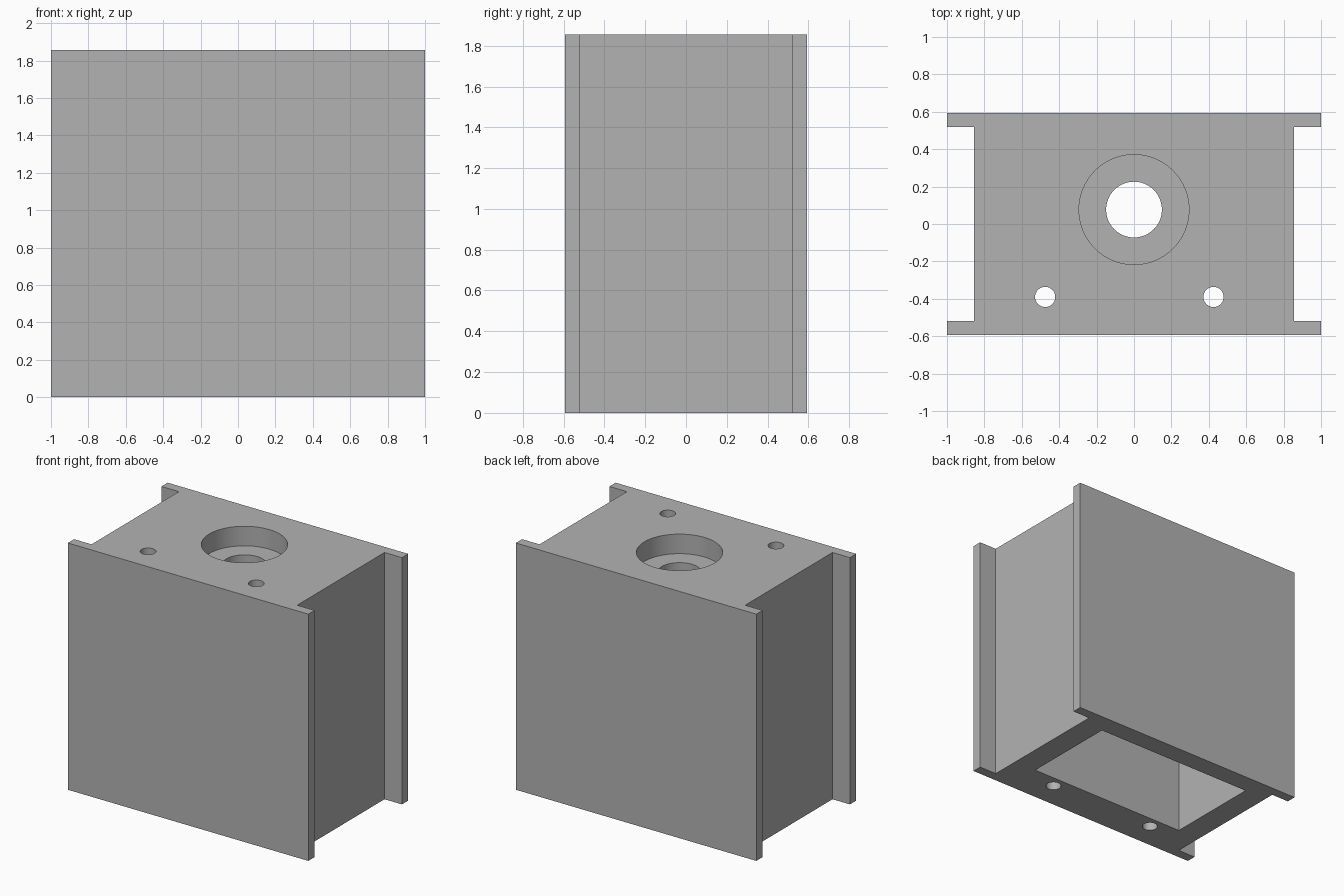
import bpy, bmesh, math

cube = bpy.data.objects.get("Cube")
if cube:
    bpy.data.objects.remove(cube, do_unlink=True)

HEIGHT = 1.855
HALF_W, HALF_D = 1.0, 0.593      # flange extents
BODY_W, WEB_D = 0.855, 0.519     # body half width, inner flange faces
BORE_Y = 0.077

grey = bpy.data.materials.new("plain grey")
grey.use_nodes = True
colour = (0.45, 0.45, 0.45, 1)
grey.diffuse_color = colour
grey.node_tree.nodes["Principled BSDF"].inputs["Base Color"].default_value = colour


def prism(name, outline, z0, z1):
    """Extrude a counter-clockwise outline from z0 up to z1."""
    bm = bmesh.new()
    base = bm.faces.new([bm.verts.new((x, y, z0)) for x, y in outline])
    top = bmesh.ops.extrude_face_region(bm, geom=[base])["geom"]
    verts = [v for v in top if isinstance(v, bmesh.types.BMVert)]
    bmesh.ops.translate(bm, verts=verts, vec=(0, 0, z1 - z0))
    bmesh.ops.recalc_face_normals(bm, faces=bm.faces)
    mesh = bpy.data.meshes.new(name)
    bm.to_mesh(mesh)
    bm.free()
    mesh.materials.append(grey)
    obj = bpy.data.objects.new(name, mesh)
    bpy.context.collection.objects.link(obj)
    return obj


def circle(x, y, r, n=64):
    return [(x + r * math.cos(math.tau * i / n), y + r * math.sin(math.tau * i / n))
            for i in range(n)]


def rectangle(x0, x1, y0, y1):
    return [(x0, y0), (x1, y0), (x1, y1), (x0, y1)]


# Housing block with a flange along each front and back edge
right_side = [(HALF_W, -HALF_D), (HALF_W, -WEB_D), (BODY_W, -WEB_D),
              (BODY_W, WEB_D), (HALF_W, WEB_D), (HALF_W, HALF_D)]
left_side = [(-x, y) for x, y in reversed(right_side)]
housing = prism("flanged_housing", right_side + left_side, 0, HEIGHT)

# Open pocket below, stepped bore above, two long screw holes
cutters = [
    prism("pocket_cutter", rectangle(-0.67, 0.67, -0.3, 0.442), -0.1, 1.5),
    prism("bore_cutter", circle(0, BORE_Y, 0.149), 1.4, HEIGHT + 0.1),
    prism("counterbore_cutter", circle(0, BORE_Y, 0.294), HEIGHT - 0.147, HEIGHT + 0.1),
]
for x in (-0.475, 0.425):
    cutters.append(prism("screw_hole_cutter", circle(x, -0.39, 0.054, 32), -0.1, HEIGHT + 0.1))

bpy.ops.object.select_all(action='DESELECT')
housing.select_set(True)
bpy.context.view_layer.objects.active = housing
for cutter in cutters:
    cutter.hide_render = True
    mod = housing.modifiers.new(cutter.name, 'BOOLEAN')
    mod.operation = 'DIFFERENCE'
    mod.solver = 'EXACT'
    mod.object = cutter
    bpy.ops.object.modifier_apply(modifier=mod.name)
    bpy.data.objects.remove(cutter, do_unlink=True)

# Smooth bores, crisp edges
bpy.ops.object.shade_smooth_by_angle(angle=math.radians(30))
